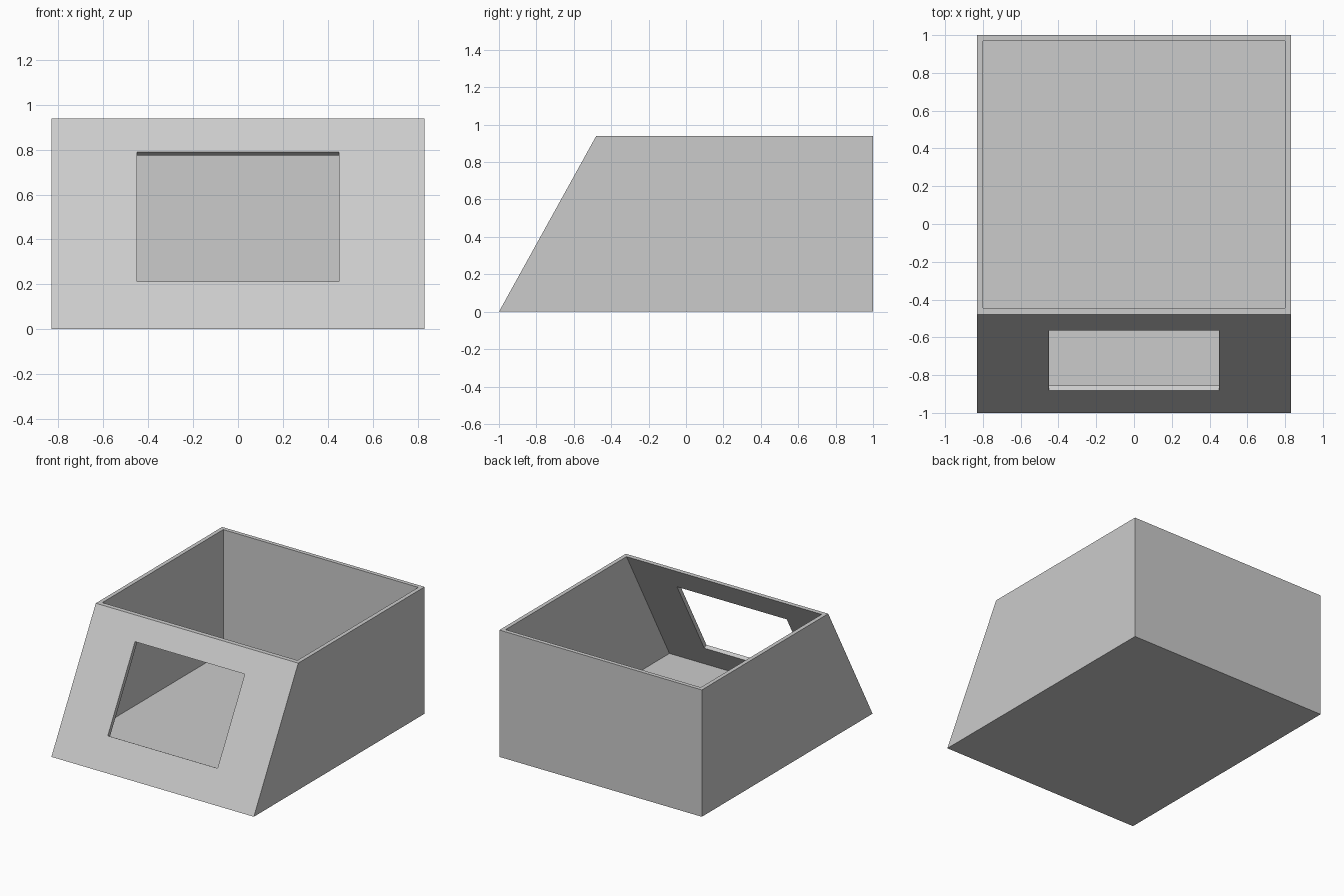
import bpy
import bmesh
import math
from mathutils import Matrix, Vector

default_cube = bpy.data.objects.get("Cube")
if default_cube:
    bpy.data.objects.remove(default_cube)

HALF_W, HEIGHT, WALL = 0.83, 0.94, 0.03
FRONT_TOP = -0.48
RUN = (FRONT_TOP + 1) / HEIGHT            # y travel of the sloped front per unit z
SHIFT = WALL * math.hypot(1, RUN)         # horizontal thickness of the sloped wall

grey = bpy.data.materials.new("light_grey")
grey.use_nodes = True
grey.diffuse_color = (0.6, 0.6, 0.6, 1)
grey.node_tree.nodes["Principled BSDF"].inputs["Base Color"].default_value = (0.6, 0.6, 0.6, 1)


def add_object(name, bm):
    bmesh.ops.recalc_face_normals(bm, faces=bm.faces)
    mesh = bpy.data.meshes.new(name)
    bm.to_mesh(mesh)
    bm.free()
    mesh.materials.append(grey)
    obj = bpy.data.objects.new(name, mesh)
    bpy.context.collection.objects.link(obj)
    return obj


def side_prism(name, profile, half_width):
    """Extrude a (y, z) side profile across x."""
    bm = bmesh.new()
    face = bm.faces.new([bm.verts.new((-half_width, y, z)) for y, z in profile])
    ext = bmesh.ops.extrude_face_region(bm, geom=[face])["geom"]
    verts = [v for v in ext if isinstance(v, bmesh.types.BMVert)]
    bmesh.ops.translate(bm, verts=verts, vec=(2 * half_width, 0, 0))
    return add_object(name, bm)


def front_y(z):
    return -1 + RUN * z


# Outer body with a sloped front
box = side_prism("open_box", [(-1, 0), (1, 0), (1, HEIGHT), (FRONT_TOP, HEIGHT)], HALF_W)

# Hollow interior, open at the top
rim = HEIGHT + 0.1
cavity = side_prism("cavity_cutter", [
    (front_y(WALL) + SHIFT, WALL), (1 - WALL, WALL),
    (1 - WALL, rim), (front_y(rim) + SHIFT, rim)], HALF_W - WALL)

# Window cut square to the sloped front
low, high = 0.213, 0.789
mid = (low + high) / 2
length = (high - low) * math.hypot(1, RUN)
bm = bmesh.new()
bmesh.ops.create_cube(bm, size=1, matrix=Matrix.Translation(Vector((0, front_y(mid), mid)))
                      @ Matrix.Rotation(-math.atan(RUN), 4, "X")
                      @ Matrix.Diagonal((0.9, 0.2, length, 1)))
window = add_object("window_cutter", bm)

for cutter in (cavity, window):
    cutter.hide_render = True
    mod = box.modifiers.new(cutter.name, "BOOLEAN")
    mod.operation = "DIFFERENCE"
    mod.solver = "EXACT"
    mod.object = cutter

# Bake the cuts and drop the cutters
depsgraph = bpy.context.evaluated_depsgraph_get()
cut_mesh = bpy.data.meshes.new_from_object(box.evaluated_get(depsgraph))
box.modifiers.clear()
box.data = cut_mesh
cut_mesh.materials.clear()
cut_mesh.materials.append(grey)
for poly in cut_mesh.polygons:
    poly.material_index = 0
for cutter in (cavity, window):
    bpy.data.objects.remove(cutter)
